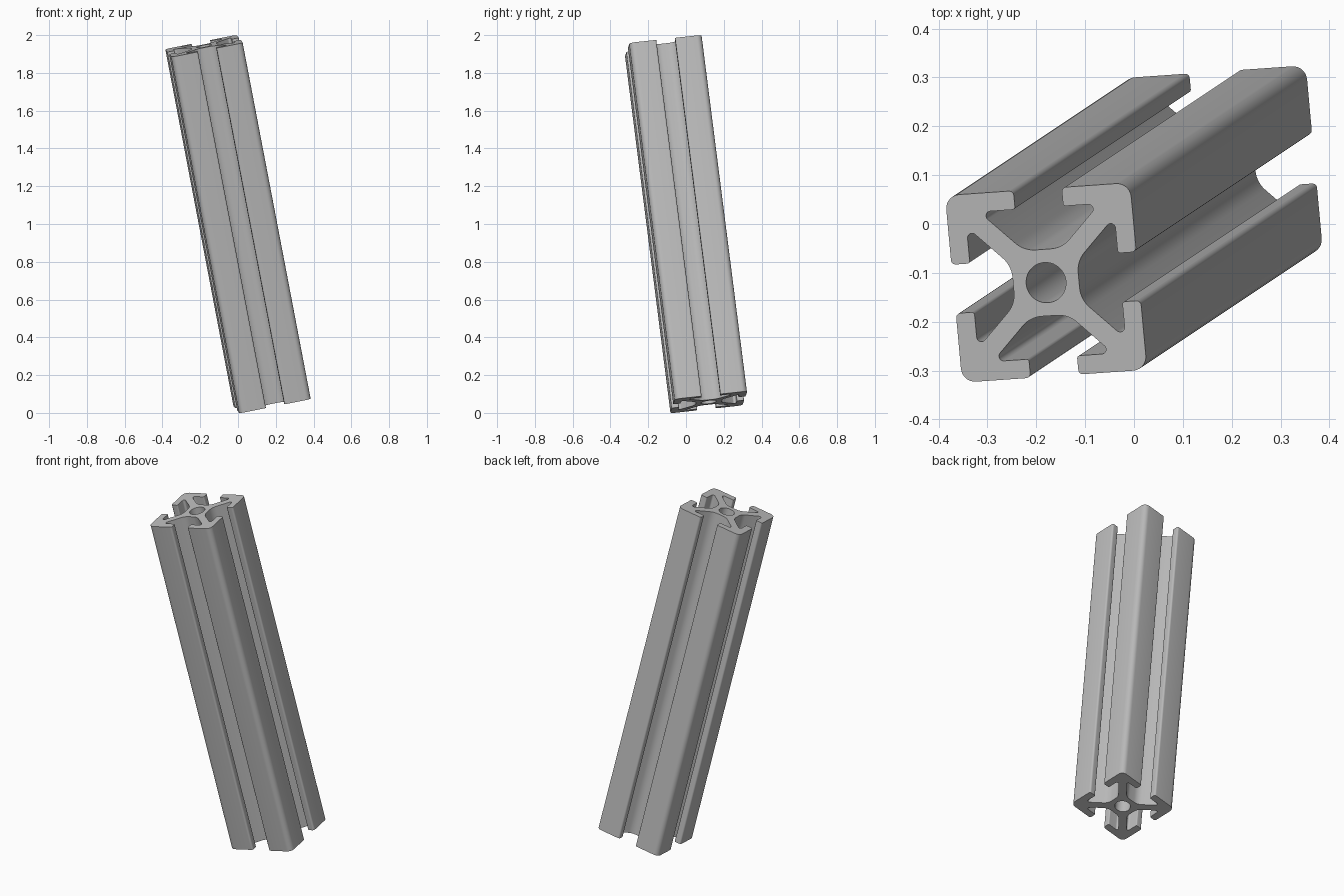
import bpy, bmesh, math
from mathutils import Vector, Matrix

cube = bpy.data.objects.get("Cube")
if cube:
    bpy.data.objects.remove(cube, do_unlink=True)

UNIT = 0.01935          # one profile unit; the section is 20 units square
LENGTH = 100 * UNIT
BORE = 2.15

# Brushed aluminium
metal = bpy.data.materials.new("aluminium_grey")
metal.use_nodes = True
colour = (0.5, 0.5, 0.5, 1)
metal.diffuse_color = colour
metal.node_tree.nodes["Principled BSDF"].inputs["Base Color"].default_value = colour


def fillet(points, steps=7):
    """Round every (x, y, radius) corner of a closed polygon."""
    out = []
    for i, (x, y, r) in enumerate(points):
        p = Vector((x, y))
        a = (Vector(points[i - 1][:2]) - p).normalized()
        b = (Vector(points[(i + 1) % len(points)][:2]) - p).normalized()
        half = a.angle(b) / 2
        centre = p + (a + b).normalized() * r / math.sin(half)
        start = p + a * r / math.tan(half) - centre
        end = p + b * r / math.tan(half) - centre
        sweep = start.angle_signed(end)
        for k in range(steps + 1):
            out.append(centre + Matrix.Rotation(-sweep * k / steps, 2) @ start)
    return out


# One T-slot: outer corner, lip, undercut, curved floor, then its mirror
half_slot = [(-2.6, 10, 0.5), (-2.6, 8, 0.3), (-6.5, 8, 0.5), (-2.05, 3.55, 3)]
slot = [(-10, 10, 1.5)] + half_slot + [(-x, y, r) for x, y, r in reversed(half_slot)]
corners = []
for turn in range(4):
    c, s = round(math.cos(turn * math.pi / 2)), round(math.sin(turn * math.pi / 2))
    corners += [(x * c + y * s, y * c - x * s, r) for x, y, r in slot]
outline = fillet(corners)
bore = [Vector((math.cos(t), math.sin(t))) * BORE
        for t in (i * math.tau / 40 for i in range(40))]

# Fill the section around the bore and extrude it
bm = bmesh.new()
edges = []
for loop in (outline, bore):
    verts = [bm.verts.new((p.x * UNIT, p.y * UNIT, -LENGTH / 2)) for p in loop]
    edges += [bm.edges.new((v, verts[(i + 1) % len(verts)])) for i, v in enumerate(verts)]
bmesh.ops.triangle_fill(bm, edges=edges, use_beauty=True)
top = bmesh.ops.extrude_face_region(bm, geom=bm.faces[:])["geom"]
bmesh.ops.translate(bm, vec=(0, 0, LENGTH),
                    verts=[g for g in top if isinstance(g, bmesh.types.BMVert)])
bmesh.ops.recalc_face_normals(bm, faces=bm.faces[:])

# Lean the bar and stand its lowest corner on the ground
axis = Vector((-0.36, -0.24, 1.885)).normalized()
side = Vector((1, 0.07, 0))
side.z = -(side.x * axis.x + side.y * axis.y) / axis.z
side.normalize()
lean = Matrix((side, axis.cross(side), axis)).transposed()
bmesh.ops.transform(bm, matrix=lean.to_4x4(), verts=bm.verts[:])
low = min(v.co.z for v in bm.verts)
bmesh.ops.translate(bm, vec=(0, 0, -low), verts=bm.verts[:])

mesh = bpy.data.meshes.new("slotted_bar")
bm.to_mesh(mesh)
bm.free()
mesh.materials.append(metal)
bar = bpy.data.objects.new("slotted_bar", mesh)
bpy.context.collection.objects.link(bar)
bpy.context.view_layer.objects.active = bar
bar.select_set(True)
bpy.ops.object.shade_smooth_by_angle(angle=math.radians(30))
